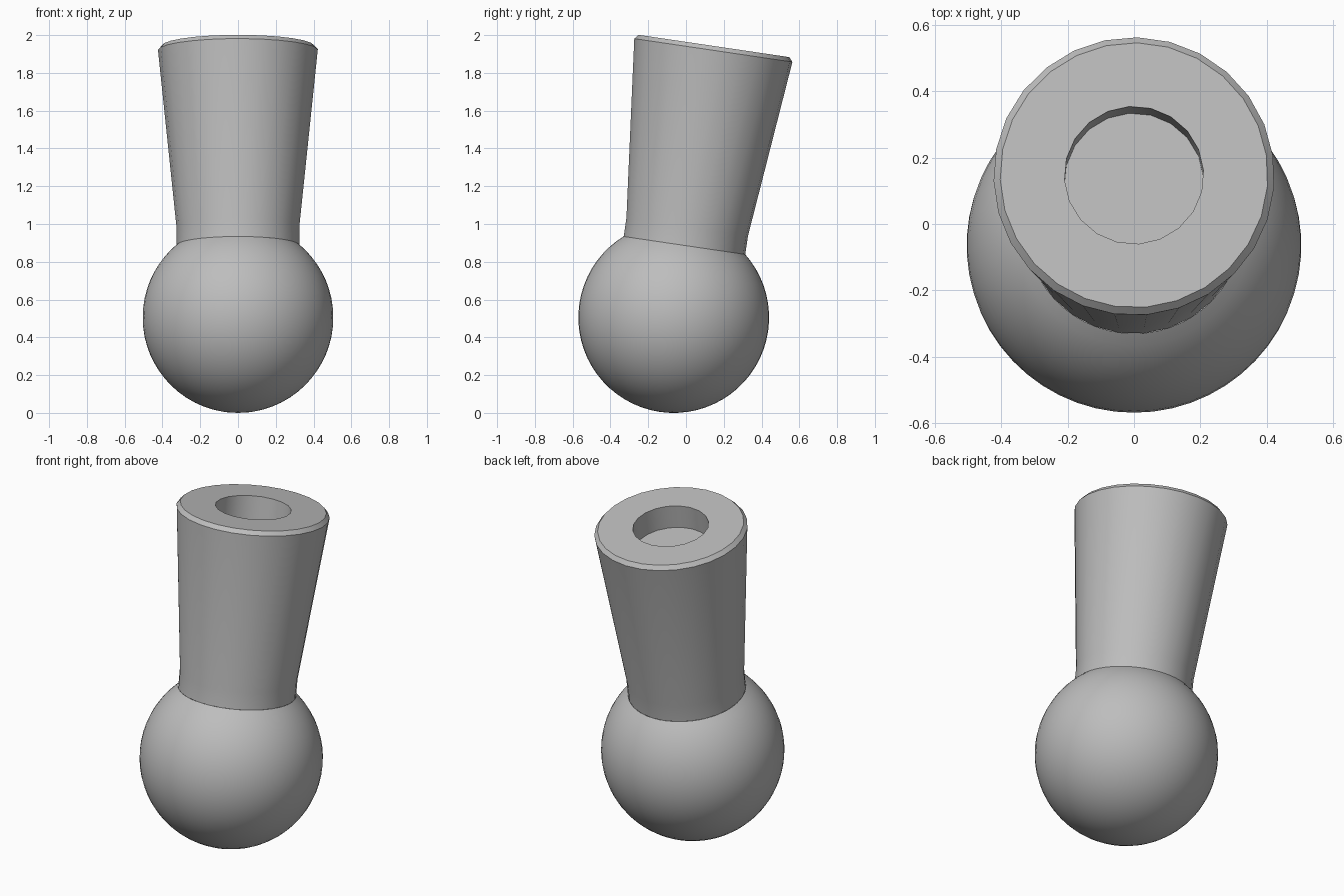
import bpy, bmesh, math
from mathutils import Matrix

if "Cube" in bpy.data.objects:
    bpy.data.objects.remove(bpy.data.objects["Cube"], do_unlink=True)

BALL_R, NECK_R = 0.505, 0.326
NECK_Z = math.sqrt(BALL_R**2 - NECK_R**2)
# Shared frame: origin at ball centre, shaft leaning to the back
FRAME = Matrix.Translation((0, -0.065, BALL_R)) @ Matrix.Rotation(math.radians(-8.4), 4, 'X')

grey = bpy.data.materials.new("plain grey")
grey.use_nodes = True
grey.diffuse_color = (0.51, 0.51, 0.51, 1)
grey.node_tree.nodes["Principled BSDF"].inputs["Base Color"].default_value = (0.51, 0.51, 0.51, 1)


def finish(name, bm):
    bmesh.ops.recalc_face_normals(bm, faces=bm.faces)
    mesh = bpy.data.meshes.new(name)
    bm.to_mesh(mesh)
    bm.free()
    mesh.materials.append(grey)
    obj = bpy.data.objects.new(name, mesh)
    bpy.context.collection.objects.link(obj)
    obj.matrix_world = FRAME
    bpy.ops.object.select_all(action='DESELECT')
    obj.select_set(True)
    bpy.context.view_layer.objects.active = obj
    bpy.ops.object.shade_smooth_by_angle(angle=math.radians(30))


def lathe(bm, profile, sides, start):
    """Sweep (radius, height) points round the axis; return the rings."""
    rings = []
    for r, z in profile:
        angles = [math.radians(start) + i * math.tau / sides for i in range(sides)]
        rings.append([bm.verts.new((r * math.cos(a), r * math.sin(a), z)) for a in angles])
    for low, high in zip(rings, rings[1:]):
        for i in range(sides):
            j = (i + 1) % sides
            bm.faces.new((low[i], low[j], high[j], high[i]))
    return rings


def ring_edges(bm, ring):
    return [bm.edges.get((ring[i - 1], ring[i])) for i in range(len(ring))]


# Ball, cut open where the shaft begins
bm = bmesh.new()
bmesh.ops.create_uvsphere(bm, u_segments=54, v_segments=32, radius=BALL_R)
bmesh.ops.bisect_plane(bm, geom=bm.verts[:] + bm.edges[:] + bm.faces[:],
                       plane_co=(0, 0, NECK_Z), plane_no=(0, 0, 1), clear_outer=True)
finish("ball", bm)

# Shaft: straight neck, flared body, chamfered rim and a blind socket
bm = bmesh.new()
TOP = 1.453
outer = lathe(bm, [(NECK_R, NECK_Z), (NECK_R, 0.485), (0.424, 1.43), (0.404, TOP)], 27, 88.6)
socket = lathe(bm, [(0.21, TOP), (0.21, TOP - 0.14)], 20, 4)
bm.faces.new(socket[-1])
bmesh.ops.triangle_fill(bm, use_beauty=True, normal=(0, 0, 1),
                        edges=ring_edges(bm, outer[-1]) + ring_edges(bm, socket[0]))
finish("shaft", bm)
